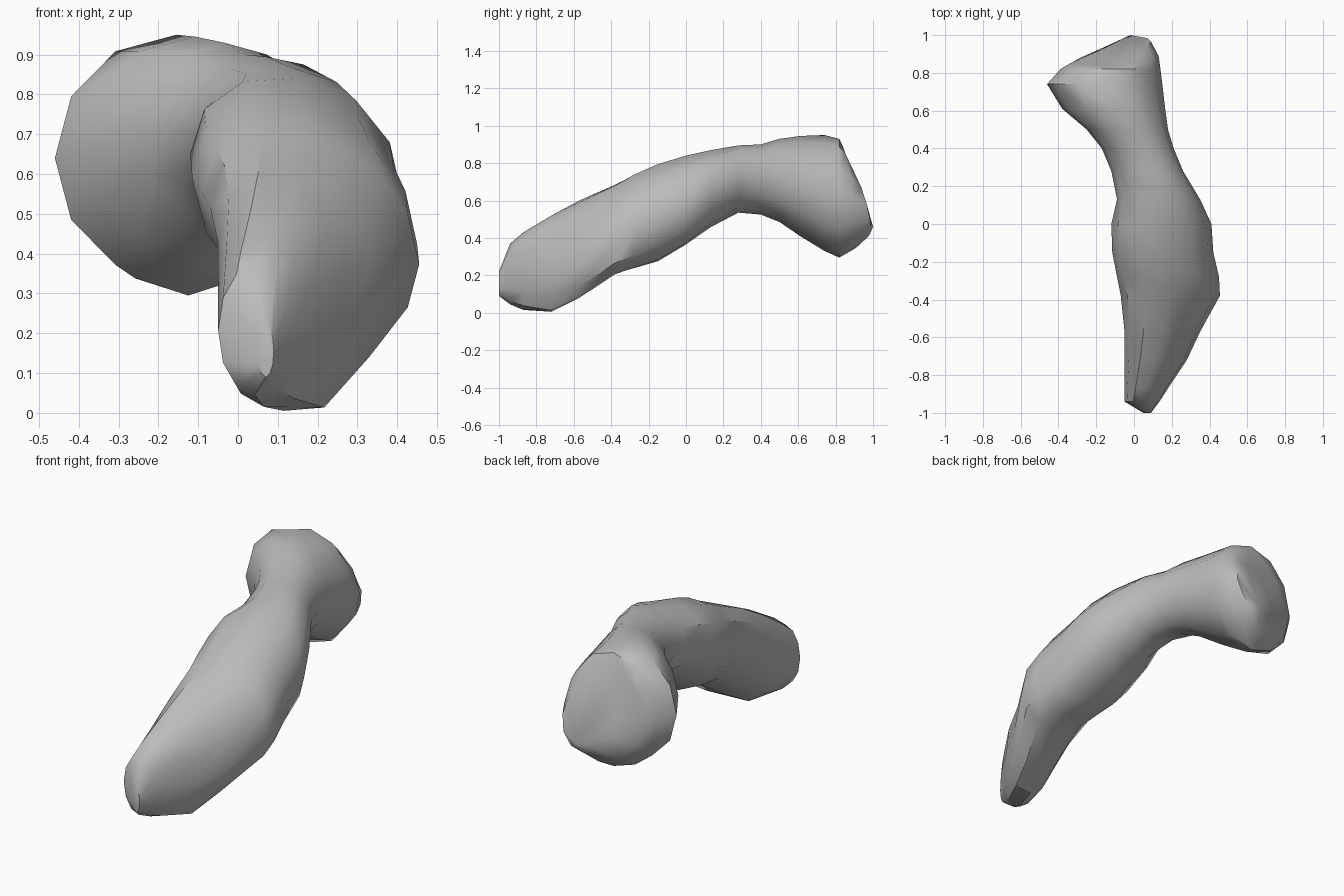
import bpy
import bmesh
from math import sin, cos, pi

cube = bpy.data.objects.get("Cube")
if cube:
    bpy.data.objects.remove(cube)

# One plain grey for the whole form
grey = bpy.data.materials.new("plain_grey")
grey.use_nodes = True
colour = (0.5, 0.5, 0.5, 1)
grey.diffuse_color = colour
grey.node_tree.nodes["Principled BSDF"].inputs["Base Color"].default_value = colour

# Cross-sections from the narrow tip to the bulbous end:
# y, x min, x max, z min, z max, skew of the oval, roundness of its +x side
SECTIONS = [
    (-1.0, .05, .09, .09, .22, 0, 1),
    (-.94, -.05, .135, .045, .37, 0, .8),
    (-.87, -.05, .18, .015, .43, -.05, .7),
    (-.72, -.05, .28, 0, .525, -.2, .7),
    (-.57, -.05, .35, .075, .605, -.33, .75),
    (-.38, -.07, .455, .20, .69, -.3, .8),
    (-.28, -.09, .45, .23, .745, -.25, .8),
    (-.15, -.115, .42, .27, .80, -.2, .8),
    (0, -.12, .41, .36, .845, -.2, .8),
    (.13, -.09, .35, .455, .87, -.1, .9),
    (.28, -.12, .26, .535, .895, .05, 1),
    (.40, -.17, .21, .525, .90, 0, 1),
    (.50, -.25, .18, .485, .93, 0, 1),
    (.61, -.38, .165, .41, .945, 0, 1),
    (.74, -.46, .15, .33, .95, 0, 1),
    (.82, -.39, .14, .295, .93, 0, 1),
    (.875, -.32, .13, .345, .88, 0, 1),
    (.93, -.19, .09, .41, .76, 0, 1),
]
# How far the last rings lean along y, per unit of x and of z
LEANS = {.875: (.07, -.12), .93: (.25, -.27)}
SIDES = 12


def add_ring(bm, y, x0, x1, z0, z1, skew, roundness):
    lean_x, lean_z = LEANS.get(y, (0, 0))
    ring = []
    for i in range(SIDES):
        t = 2 * pi * i / SIDES
        c = cos(t)
        if c > 0:
            c = c ** roundness if c > .01 else 0
        dx = (x1 - x0) / 2 * c
        dz = (z1 - z0) / 2 * sin(t + skew)
        ring.append(bm.verts.new(((x0 + x1) / 2 + dx,
                                  y + lean_x * dx + lean_z * dz,
                                  (z0 + z1) / 2 + dz)))
    return ring


# Loft the sections into one bent body and close both ends
bm = bmesh.new()
rings = [add_ring(bm, *s) for s in SECTIONS]
for a, b in zip(rings, rings[1:]):
    for i in range(SIDES):
        j = (i + 1) % SIDES
        bm.faces.new((a[i], a[j], b[j], b[i]))
bm.faces.new(rings[0])
back_tip = bm.verts.new((-.02, 1.0, .46))
for i in range(SIDES):
    bm.faces.new((rings[-1][i], rings[-1][(i + 1) % SIDES], back_tip))
bmesh.ops.recalc_face_normals(bm, faces=bm.faces)

mesh = bpy.data.meshes.new("curved_body")
bm.to_mesh(mesh)
bm.free()
mesh.materials.append(grey)
body = bpy.data.objects.new("curved_body", mesh)
bpy.context.collection.objects.link(body)

# Smooth shading with the end creases kept
bpy.ops.object.select_all(action='DESELECT')
body.select_set(True)
bpy.context.view_layer.objects.active = body
bpy.ops.object.shade_smooth_by_angle(angle=pi / 5)
